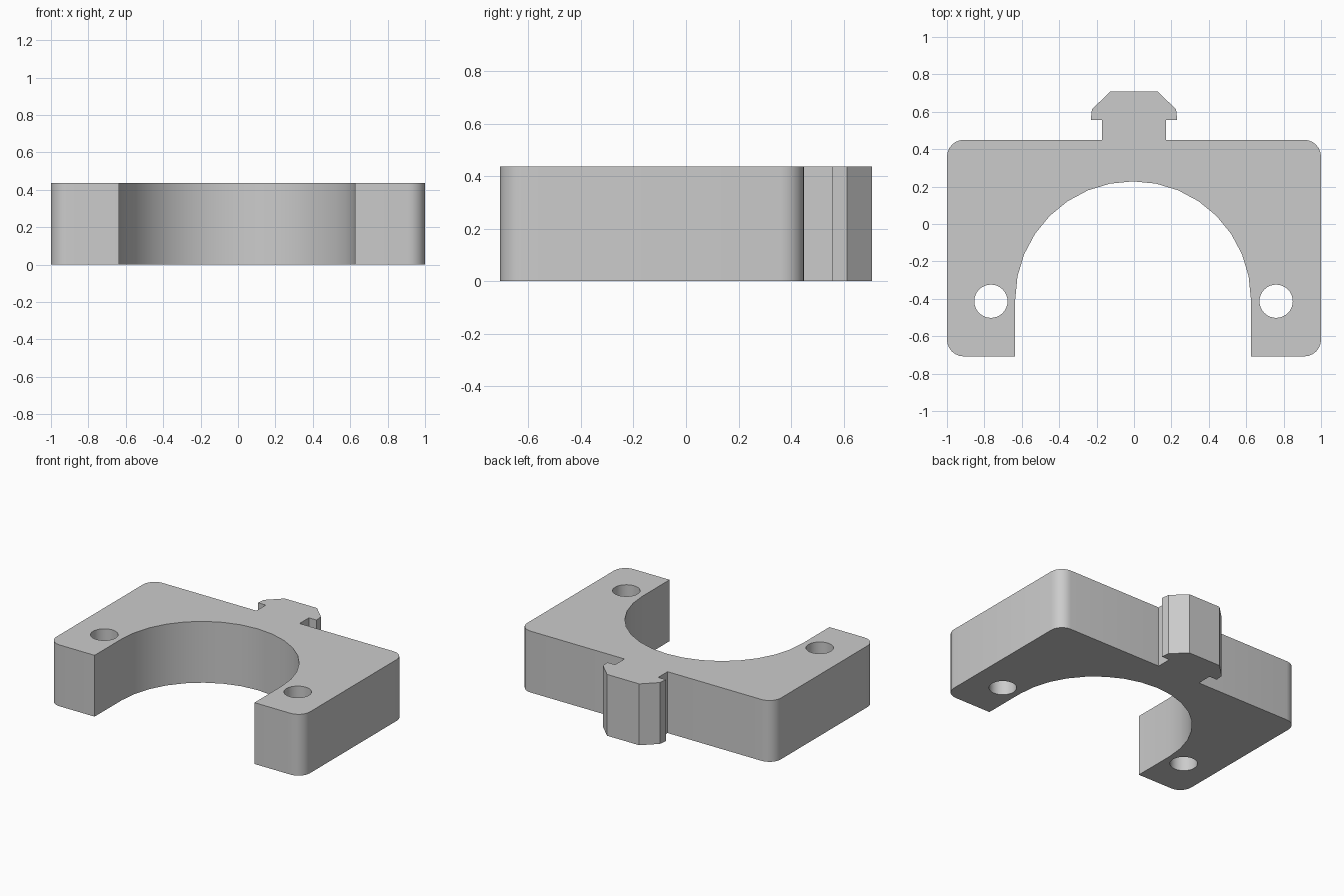
import bpy, bmesh
from math import sin, cos, radians
from mathutils import Vector

cube = bpy.data.objects.get("Cube")
if cube:
    bpy.data.objects.remove(cube, do_unlink=True)

HEIGHT = 0.437
BACK, FRONT = 0.45, -0.708
CORNER = 0.09
BORE_R, BORE_X, BORE_Y = 0.63, -0.005, -0.402
HOLE_R, HOLE_Y = 0.089, -0.413


def arc(cx, cy, r, start, end, steps):
    """Points along an arc, angles in degrees."""
    angles = [radians(start + (end - start) * i / steps) for i in range(steps + 1)]
    return [(cx + r * cos(a), cy + r * sin(a)) for a in angles]


def add_loop(bm, points):
    """Closed ring of edges on the ground plane."""
    verts = [bm.verts.new((x, y, 0)) for x, y in points]
    return [bm.edges.new((v, verts[(i + 1) % len(verts)])) for i, v in enumerate(verts)]


# Snap-in clip on the back: neck, lip, chamfer
clip_half = [(0.17, BACK), (0.17, 0.556), (0.231, 0.556), (0.225, 0.613), (0.127, 0.708)]
clip = clip_half + [(-x, y) for x, y in reversed(clip_half)]

# Outline, counter-clockwise from the front end of the right-hand bore wall
inner = 1 - CORNER
outline = [(BORE_X + BORE_R, FRONT)]
outline += arc(inner, FRONT + CORNER, CORNER, -90, 0, 6)
outline += arc(inner, BACK - CORNER, CORNER, 0, 90, 6)
outline += clip
outline += arc(-inner, BACK - CORNER, CORNER, 90, 180, 6)
outline += arc(-inner, FRONT + CORNER, CORNER, 180, 270, 6)
outline += [(BORE_X - BORE_R, FRONT)]
outline += arc(BORE_X, BORE_Y, BORE_R, 180, 0, 16)

# Fill the profile around the two screw holes and extrude it upward
bm = bmesh.new()
edges = add_loop(bm, outline)
for x in (-0.765, 0.76):
    edges += add_loop(bm, arc(x, HOLE_Y, HOLE_R, 0, 348.75, 31))
bmesh.ops.triangle_fill(bm, edges=edges, use_beauty=True, normal=Vector((0, 0, 1)))
result = bmesh.ops.extrude_face_region(bm, geom=bm.faces[:], use_keep_orig=True)
top = [g for g in result["geom"] if isinstance(g, bmesh.types.BMVert)]
bmesh.ops.translate(bm, verts=top, vec=(0, 0, HEIGHT))
bmesh.ops.recalc_face_normals(bm, faces=bm.faces[:])

mesh = bpy.data.meshes.new("clamp_bracket")
bm.to_mesh(mesh)
bm.free()
bracket = bpy.data.objects.new("clamp_bracket", mesh)
bpy.context.collection.objects.link(bracket)

# Plain grey finish
grey = bpy.data.materials.new("plain_grey")
grey.use_nodes = True
colour = (0.6, 0.6, 0.6, 1)
grey.diffuse_color = colour
grey.node_tree.nodes["Principled BSDF"].inputs["Base Color"].default_value = colour
mesh.materials.append(grey)

# Smooth curved walls, crisp edges
bpy.ops.object.select_all(action="DESELECT")
bracket.select_set(True)
bpy.context.view_layer.objects.active = bracket
bpy.ops.object.shade_smooth_by_angle(angle=radians(25))
